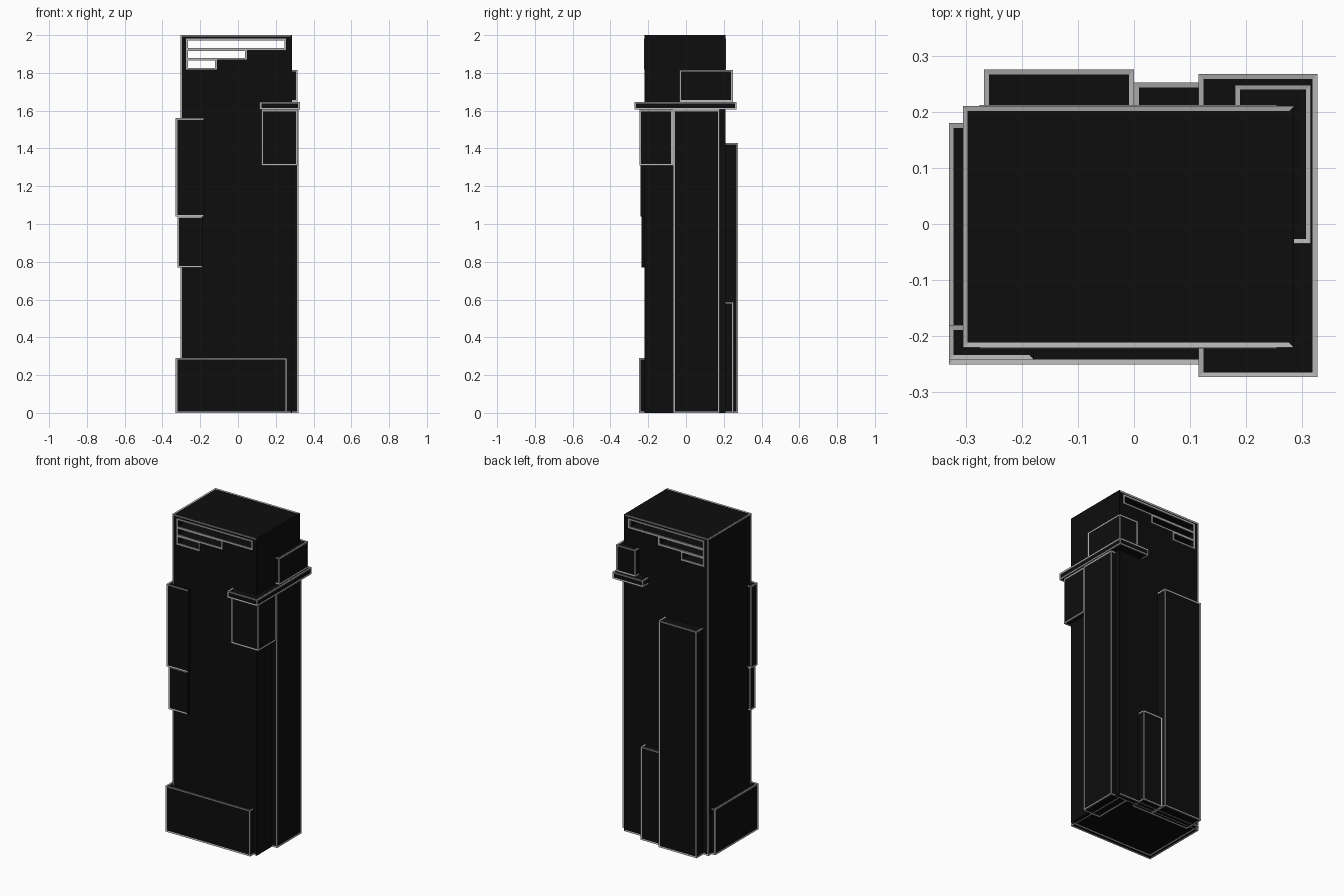
import bpy, bmesh
from mathutils import Vector

if "Cube" in bpy.data.objects:
    bpy.data.objects.remove(bpy.data.objects["Cube"])

def material(name, v):
    m = bpy.data.materials.new(name)
    m.diffuse_color = (v, v, v, 1)
    m.use_nodes = True
    m.node_tree.nodes["Principled BSDF"].inputs["Base Color"].default_value = m.diffuse_color
    return m

BLACK = material("black_panel", 0.004)
TRIM = material("grey_trim", 0.45)
EDGE = 0.012

def add_box(bm, x, y, z):
    verts = bmesh.ops.create_cube(bm, size=1)["verts"]
    for v in verts:
        v.co = Vector([r[0] if c < 0 else r[1] for c, r in zip(v.co, (x, y, z))])

def finish(bm, name, mats):
    me = bpy.data.meshes.new(name)
    bm.normal_update()
    bm.to_mesh(me)
    bm.free()
    for m in mats:
        me.materials.append(m)
    ob = bpy.data.objects.new(name, me)
    bpy.context.collection.objects.link(ob)
    return ob

def block(name, x, y, z, plain_right=False):
    """Black box whose faces are bordered by a grey edge trim."""
    bm = bmesh.new()
    add_box(bm, x, y, z)
    bm.normal_update()
    faces = [f for f in bm.faces if not (plain_right and f.normal.x > 0.5)]
    rim = bmesh.ops.inset_individual(bm, faces=faces, thickness=EDGE, depth=-0.002)["faces"]
    for f in rim:
        right_bar = f.calc_center_median().x > x[1] - EDGE
        f.material_index = 0 if plain_right and right_bar else 1
    return finish(bm, name, (BLACK, TRIM))

# main tower
tower = block("tower_body", (-0.305, 0.285), (-0.22, 0.21), (0, 2.0), plain_right=True)

# attached blocks
block("base_block", (-0.33, 0.26), (-0.25, 0.18), (0, 0.29))
block("upper_left_panel", (-0.33, -0.178), (-0.242, -0.18), (1.04, 1.56), plain_right=True)
block("lower_left_panel", (-0.32, -0.187), (-0.235, -0.185), (0.77, 1.04), plain_right=True)
block("right_pilaster", (0.20, 0.32), (-0.068, 0.178), (0, 1.605))
block("corner_ledge", (0.115, 0.327), (-0.273, 0.267), (1.605, 1.647))
block("box_under_ledge", (0.125, 0.315), (-0.247, -0.07), (1.31, 1.605))
block("box_on_ledge", (0.18, 0.315), (-0.035, 0.248), (1.647, 1.815))
block("tall_back_strip", (-0.267, 0.0), (0.15, 0.275), (0, 1.43))
block("short_back_strip", (0.0, 0.14), (0.15, 0.252), (0, 0.588))

# stepped openings through the crown
SLOTS = [((-0.265, 0.245), (1.932, 1.972)),
         ((-0.265, 0.037), (1.88, 1.917)),
         ((-0.265, -0.122), (1.827, 1.865))]
bm = bmesh.new()
for x, z in SLOTS:
    add_box(bm, x, (-0.5, 0.5), z)
cutter = finish(bm, "slot_cutter", (BLACK,))
cutter.hide_render = True
mod = tower.modifiers.new("slots", "BOOLEAN")
mod.operation = "DIFFERENCE"
mod.solver = "EXACT"
mod.object = cutter
bpy.context.view_layer.objects.active = tower
bpy.ops.object.modifier_apply(modifier=mod.name)
bpy.data.objects.remove(cutter)

# trim around the openings, front and back
for side, y in (("front", (-0.222, -0.216)), ("back", (0.206, 0.212))):
    bm = bmesh.new()
    for (x0, x1), (z0, z1) in SLOTS:
        t = 0.010
        for xa, xb in ((x0 - t, x0), (x1, x1 + t)):
            add_box(bm, (xa, xb), y, (z0, z1))
        for za, zb in ((z0 - t, z0), (z1, z1 + t)):
            add_box(bm, (x0 - t, x1 + t), y, (za, zb))
    finish(bm, f"{side}_slot_trim", (TRIM,))
